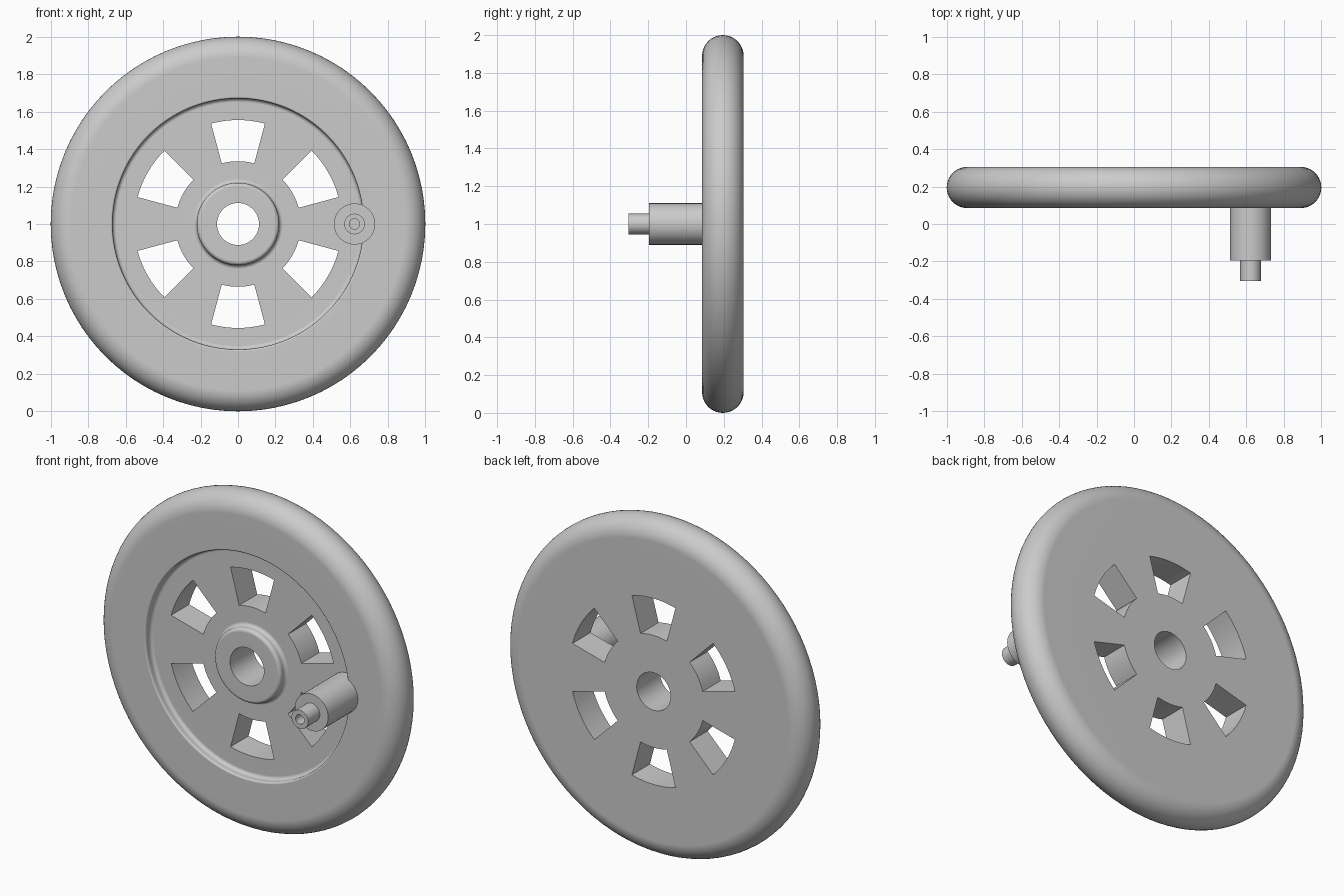
import bpy, bmesh
from math import sin, cos, pi, tau, radians

cube = bpy.data.objects.get("Cube")
if cube:
    bpy.data.objects.remove(cube, do_unlink=True)

# Single plain grey material
GREY = (0.6, 0.6, 0.6, 1)
grey = bpy.data.materials.new("plain grey")
grey.use_nodes = True
grey.diffuse_color = GREY
grey.node_tree.nodes["Principled BSDF"].inputs["Base Color"].default_value = GREY

FRONT, BACK, FLOOR = 0.085, 0.305, 0.135
SEGMENTS = 96


def arc(r, y, radius, start, end, steps):
    """Points (r, y) along a circular arc, angles in degrees."""
    angles = [radians(start + (end - start) * i / steps) for i in range(steps + 1)]
    return [(r + radius * cos(a), y + radius * sin(a)) for a in angles]


def finish(bm, name):
    bmesh.ops.recalc_face_normals(bm, faces=bm.faces)
    mesh = bpy.data.meshes.new(name)
    bm.to_mesh(mesh)
    bm.free()
    mesh.materials.append(grey)
    obj = bpy.data.objects.new(name, mesh)
    bpy.context.collection.objects.link(obj)
    bpy.ops.object.select_all(action='DESELECT')
    obj.select_set(True)
    bpy.context.view_layer.objects.active = obj
    bpy.ops.object.shade_smooth_by_angle(angle=radians(35))
    normals = obj.modifiers.new("Flat face normals", 'WEIGHTED_NORMAL')
    normals.keep_sharp = True
    return obj


def lathe(name, profile, x=0, segments=SEGMENTS, window=None):
    """Revolve a closed (r, y) profile about a y axis at height 1.
    window = (front inner, front outer, back inner, back outer, is_open)."""
    bm = bmesh.new()
    count = len(profile)
    grid = [[bm.verts.new((x + r * cos(tau * s / segments), y,
                           1 + r * sin(tau * s / segments)))
             for s in range(segments)] for r, y in profile]
    for i in range(count):
        j = (i + 1) % count
        for s in range(segments):
            t = (s + 1) % segments
            if window and window[4](s) and {i, j} in (set(window[:2]), set(window[2:4])):
                continue
            if profile[i][0] == 0:
                if profile[j][0] > 0:
                    bm.faces.new((grid[i][0], grid[j][s], grid[j][t]))
                continue
            bm.faces.new((grid[i][s], grid[i][t], grid[j][t], grid[j][s]))
    if window:
        fi, fo, bi, bo, is_open = window
        for s in range(segments):
            t = (s + 1) % segments
            # curved inner and outer walls
            if is_open(s):
                for f, b in ((fi, bi), (fo, bo)):
                    bm.faces.new((grid[f][s], grid[f][t], grid[b][t], grid[b][s]))
            # straight radial walls
            if is_open(s) != is_open(s - 1):
                bm.faces.new((grid[fi][s], grid[fo][s], grid[bo][s], grid[bi][s]))
    bmesh.ops.delete(bm, geom=[v for v in bm.verts if not v.link_faces], context='VERTS')
    return finish(bm, name)


# Wheel: bored hub, recessed web, rounded rim, flat back
BORE, HUB, RECESS = 0.112, 0.22, 0.67
IN, OUT = 0.335, 0.555
F = 0.02
profile = [(BORE, BACK), (BORE, FRONT)]
profile += arc(HUB - F, FRONT + F, F, -90, 0, 6)
profile += arc(HUB + F, FLOOR - F, F, 180, 90, 6)
front_in = len(profile)
profile += [(IN, FLOOR), (OUT, FLOOR)]
profile += arc(RECESS - F, FLOOR - F, F, 90, 0, 6)
profile += arc(RECESS + 0.01, FRONT + 0.01, 0.01, 180, 270, 4)
half = (BACK - FRONT) / 2
profile += arc(1 - half, FRONT + half, half, -90, 90, 20)
back_out = len(profile)
profile += [(OUT, BACK), (IN, BACK)]

# Six windows, each spanning 30 of every 60 degrees
step = SEGMENTS // 6


def is_open(s):
    return (s + step // 4 - SEGMENTS // 4) % step < step // 2


lathe("wheel", profile, window=(front_in, front_in + 1, back_out + 1, back_out, is_open))

# Crank handle: thick grip, thin hollow tip, seated in the web
TIP, GRIP = -0.305, -0.195
handle = [(0, GRIP), (0.028, GRIP), (0.028, TIP), (0.055, TIP), (0.055, GRIP),
          (0.11, GRIP), (0.11, FLOOR + 0.005), (0, FLOOR + 0.005)]
lathe("crank_handle", handle, x=0.622, segments=48)
